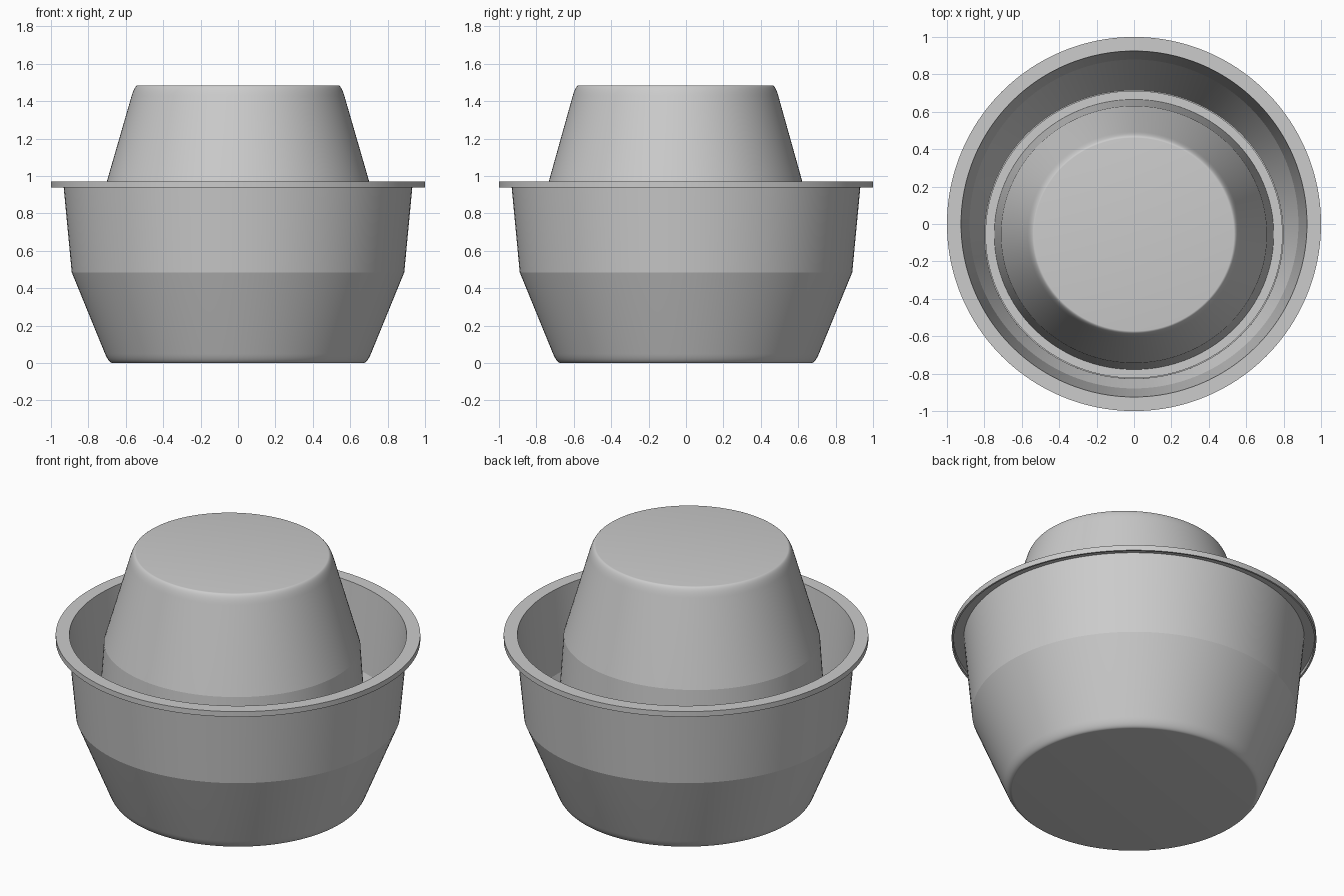
import bpy, bmesh, math

if "Cube" in bpy.data.objects:
    bpy.data.objects.remove(bpy.data.objects["Cube"])

SIDES = 128


def bowl_profile():
    # outer face of the sheet: rounded foot, two-slope wall, flange, turned-down lip
    p0, p1, p2 = (0.668, 0.0), (0.69, 0.0), (0.711, 0.05)
    pts = []
    for i in range(11):
        t = i / 10
        pts.append(tuple((1 - t) ** 2 * a + 2 * t * (1 - t) * b + t * t * c
                         for a, b, c in zip(p0, p1, p2)))
    return pts + [(0.889, 0.485), (0.934, 0.96), (0.99, 0.96), (0.99, 0.938)]


def make_bowl(name, loc=(0, 0, 0), rot=(0, 0, 0), scale=(1, 1, 1)):
    bm = bmesh.new()
    rings = []
    for r, z in bowl_profile():
        rings.append([bm.verts.new((r * math.cos(a), r * math.sin(a), z))
                      for a in (2 * math.pi * k / SIDES for k in range(SIDES))])
    bm.faces.new(rings[0][::-1])
    for lo, hi in zip(rings, rings[1:]):
        for k in range(SIDES):
            n = (k + 1) % SIDES
            bm.faces.new((lo[k], lo[n], hi[n], hi[k]))
    mesh = bpy.data.meshes.new(name)
    bm.to_mesh(mesh)
    bm.free()
    ob = bpy.data.objects.new(name, mesh)
    bpy.context.collection.objects.link(ob)
    ob.location, ob.rotation_euler, ob.scale = loc, rot, scale

    # thin wall, growing inward
    mod = ob.modifiers.new("wall", 'SOLIDIFY')
    mod.thickness = 0.01
    mod.offset = -1
    mod.use_even_offset = True
    bpy.ops.object.select_all(action='DESELECT')
    ob.select_set(True)
    bpy.context.view_layer.objects.active = ob
    bpy.ops.object.modifier_apply(modifier=mod.name)
    bpy.ops.object.shade_smooth_by_angle(angle=math.radians(14))
    return ob


# large upright bowl
make_bowl("outer_bowl")
# smaller, slightly oval bowl turned upside down inside it
make_bowl("inverted_inner_bowl", loc=(0, -0.056, 1.485),
          rot=(math.pi, 0, 0), scale=(0.8, 0.773, 1.13))
